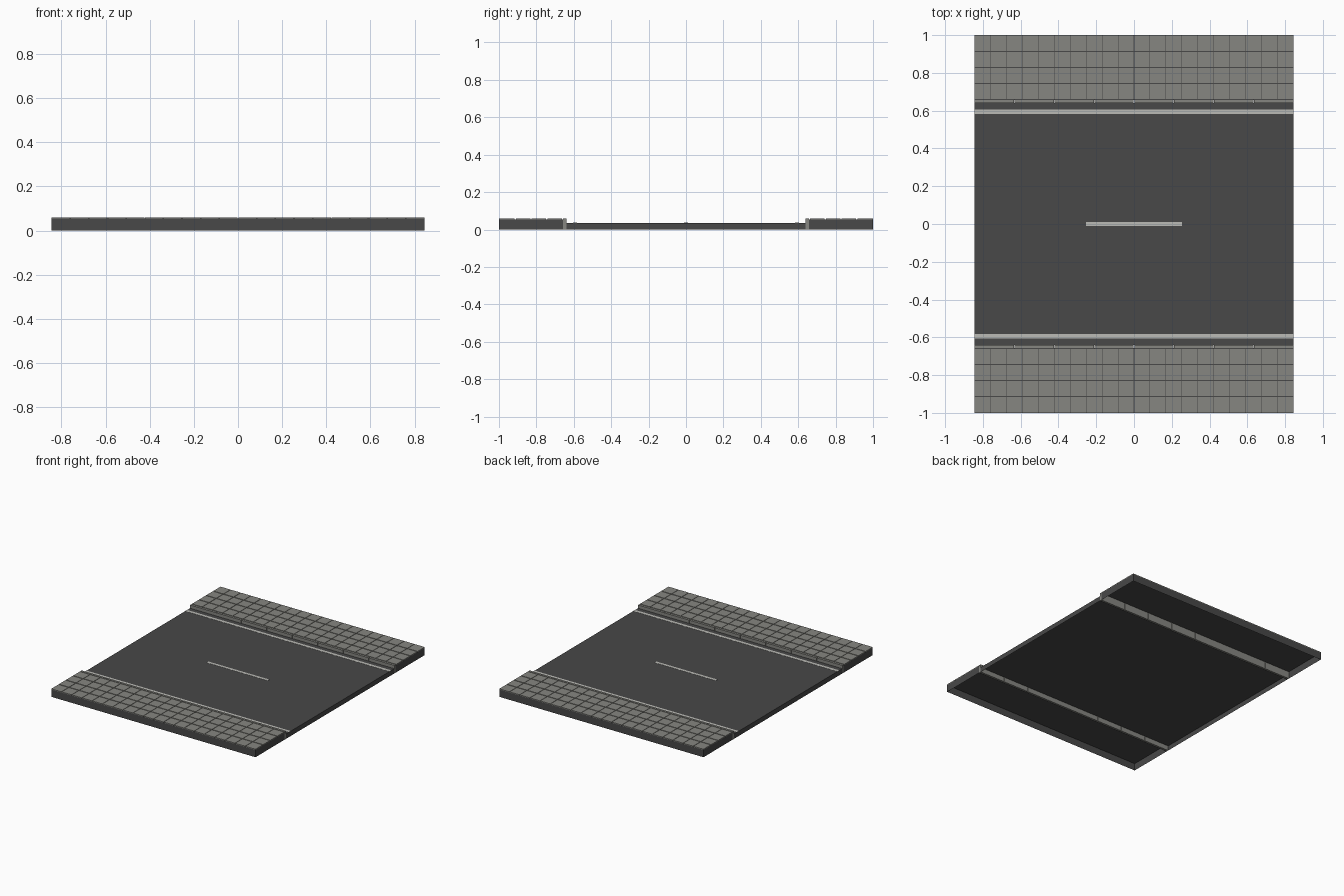
import bpy
import bmesh

if "Cube" in bpy.data.objects:
    bpy.data.objects.remove(bpy.data.objects["Cube"])


def material(name, rgb):
    m = bpy.data.materials.new(name)
    m.use_nodes = True
    m.diffuse_color = (*rgb, 1)
    m.node_tree.nodes["Principled BSDF"].inputs["Base Color"].default_value = (*rgb, 1)
    return m


ASPHALT = material("dark asphalt", (0.065, 0.065, 0.065))
STONE = material("grey paving", (0.24, 0.24, 0.22))
PAINT = material("road paint", (0.50, 0.50, 0.47))

HALF_X = 0.845
CURB_IN, CURB_OUT = 0.64, 0.657
ROAD_Z, BASE_Z, TOP_Z = 0.036, 0.054, 0.06


def add_box(bm, x, y, z, skip=()):
    """Box between (low, high) pairs; faces pointing along a skipped normal are left off."""
    lo_hi = (x, y, z)
    corner = {}
    for i in (0, 1):
        for j in (0, 1):
            for k in (0, 1):
                corner[i, j, k] = bm.verts.new((x[i], y[j], z[k]))
    for axis in range(3):
        for end in (0, 1):
            if (axis, end) in skip:
                continue
            a, b = [n for n in range(3) if n != axis]
            ring = []
            for u, v in ((0, 0), (1, 0), (1, 1), (0, 1)):
                key = [0, 0, 0]
                key[axis], key[a], key[b] = end, u, v
                ring.append(corner[tuple(key)])
            if (end == 1) == (axis == 1):
                ring.reverse()
            bm.faces.new(ring)


def finish(bm, name, mat):
    mesh = bpy.data.meshes.new(name)
    bm.to_mesh(mesh)
    bm.free()
    mesh.materials.append(mat)
    obj = bpy.data.objects.new(name, mesh)
    bpy.context.collection.objects.link(obj)
    return obj


def span(side, near, far):
    return tuple(sorted((side * near, side * far)))


# Road shell, open underneath and where it meets the curbs
bm = bmesh.new()
add_box(bm, (-HALF_X, HALF_X), (-CURB_IN, CURB_IN), (0, ROAD_Z),
        skip=((2, 0), (1, 0), (1, 1)))
finish(bm, "road", ASPHALT)

# Painted lane marks
bm = bmesh.new()
add_box(bm, (-0.253, 0.253), (-0.01, 0.01), (ROAD_Z, ROAD_Z + 0.001), skip=((2, 0),))
finish(bm, "centre_dash", PAINT)

COLUMNS, ROWS, STONES = 20, 4, 8
GAP_X, GAP_Y = 0.003, 0.006

for side, label in ((-1, "front"), (1, "back")):
    bm = bmesh.new()
    add_box(bm, (-HALF_X, HALF_X), span(side, 0.583, 0.605),
            (ROAD_Z, ROAD_Z + 0.001), skip=((2, 0),))
    finish(bm, label + "_edge_line", PAINT)

    # Hollow bed under the paving
    bm = bmesh.new()
    inner = (1, 0) if side > 0 else (1, 1)
    add_box(bm, (-HALF_X, HALF_X), span(side, CURB_OUT, 1), (0, BASE_Z),
            skip=((2, 0), inner))
    finish(bm, label + "_sidewalk_bed", ASPHALT)

    # Curb stones
    bm = bmesh.new()
    step = 2 * HALF_X / STONES
    for i in range(STONES):
        x = -HALF_X + i * step
        add_box(bm, (x + (GAP_X / 2 if i else 0),
                     x + step - (GAP_X / 2 if i < STONES - 1 else 0)),
                span(side, CURB_IN, CURB_OUT), (0, TOP_Z))
    finish(bm, label + "_curb", STONE)

    # Grid of paving slabs
    bm = bmesh.new()
    step = 2 * HALF_X / COLUMNS
    first = CURB_OUT + GAP_Y
    depth = (1 - first) / ROWS
    for i in range(COLUMNS):
        x = -HALF_X + i * step
        x_span = (x + (GAP_X / 2 if i else 0),
                  x + step - (GAP_X / 2 if i < COLUMNS - 1 else 0))
        for j in range(ROWS):
            near = first + j * depth
            far = near + depth - (GAP_Y if j < ROWS - 1 else 0)
            add_box(bm, x_span, span(side, near, far), (BASE_Z, TOP_Z), skip=((2, 0),))
    finish(bm, label + "_paving", STONE)
